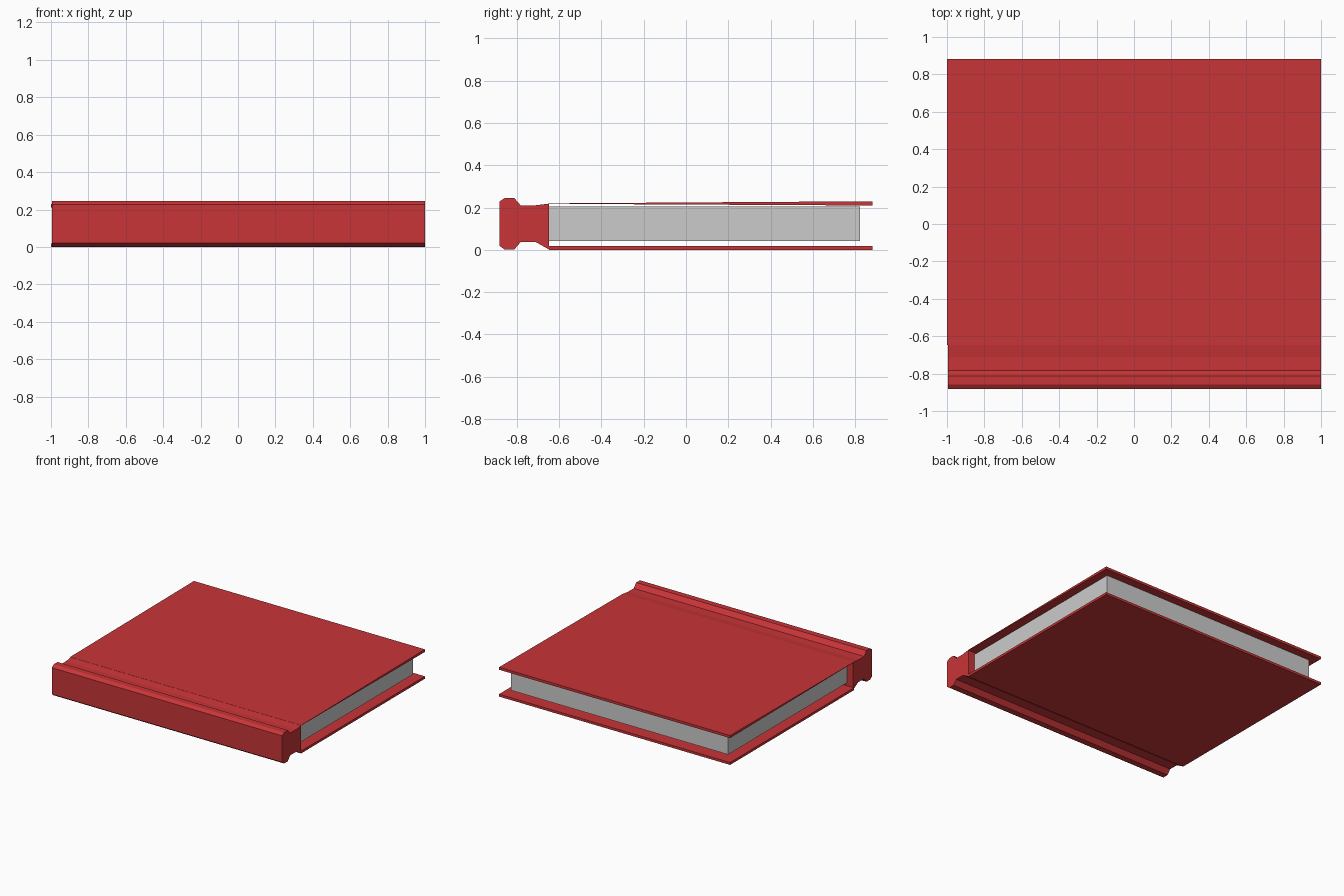
import bpy

if "Cube" in bpy.data.objects:
    bpy.data.objects.remove(bpy.data.objects["Cube"])

red = bpy.data.materials.new("red_cover")
red.diffuse_color = (0.58, 0.035, 0.04, 1)
red.use_nodes = True
red.node_tree.nodes["Principled BSDF"].inputs["Base Color"].default_value = red.diffuse_color


def extrude_x(name, profile, x0, x1, mat=None):
    """Extrude a closed (y, z) outline along x."""
    n = len(profile)
    verts = [(x, y, z) for x in (x0, x1) for y, z in profile]
    faces = [tuple(range(n)), tuple(reversed(range(n, 2 * n)))]
    faces += [(i, i + n, (i + 1) % n + n, (i + 1) % n) for i in range(n)]
    mesh = bpy.data.meshes.new(name)
    mesh.from_pydata(verts, [], faces)
    if mat:
        mesh.materials.append(mat)
    obj = bpy.data.objects.new(name, mesh)
    bpy.context.collection.objects.link(obj)
    return obj


# Spine with raised rounded ridge and hinge grooves
spine = [(-0.883, 0.02), (-0.858, 0.002), (-0.812, 0.002), (-0.782, 0.037),
         (-0.71, 0.037), (-0.648, 0.002), (-0.648, 0.219), (-0.71, 0.211),
         (-0.782, 0.211), (-0.812, 0.245), (-0.858, 0.245), (-0.883, 0.228)]
extrude_x("spine", spine, -0.994, 1.0, red)

# Lower cover board
extrude_x("bottom_cover", [(-0.648, 0), (0.883, 0), (0.883, 0.019), (-0.648, 0.019)],
          -1, 1, red)

# Upper cover board, thinning toward the hinge
extrude_x("top_cover", [(-0.648, 0.218), (0.883, 0.21), (0.883, 0.23), (-0.648, 0.22)],
          -1, 1, red)

# Page block, inset from the covers
extrude_x("pages", [(-0.66, 0.042), (0.822, 0.042), (0.822, 0.206), (-0.66, 0.206)],
          -0.94, 0.94)
